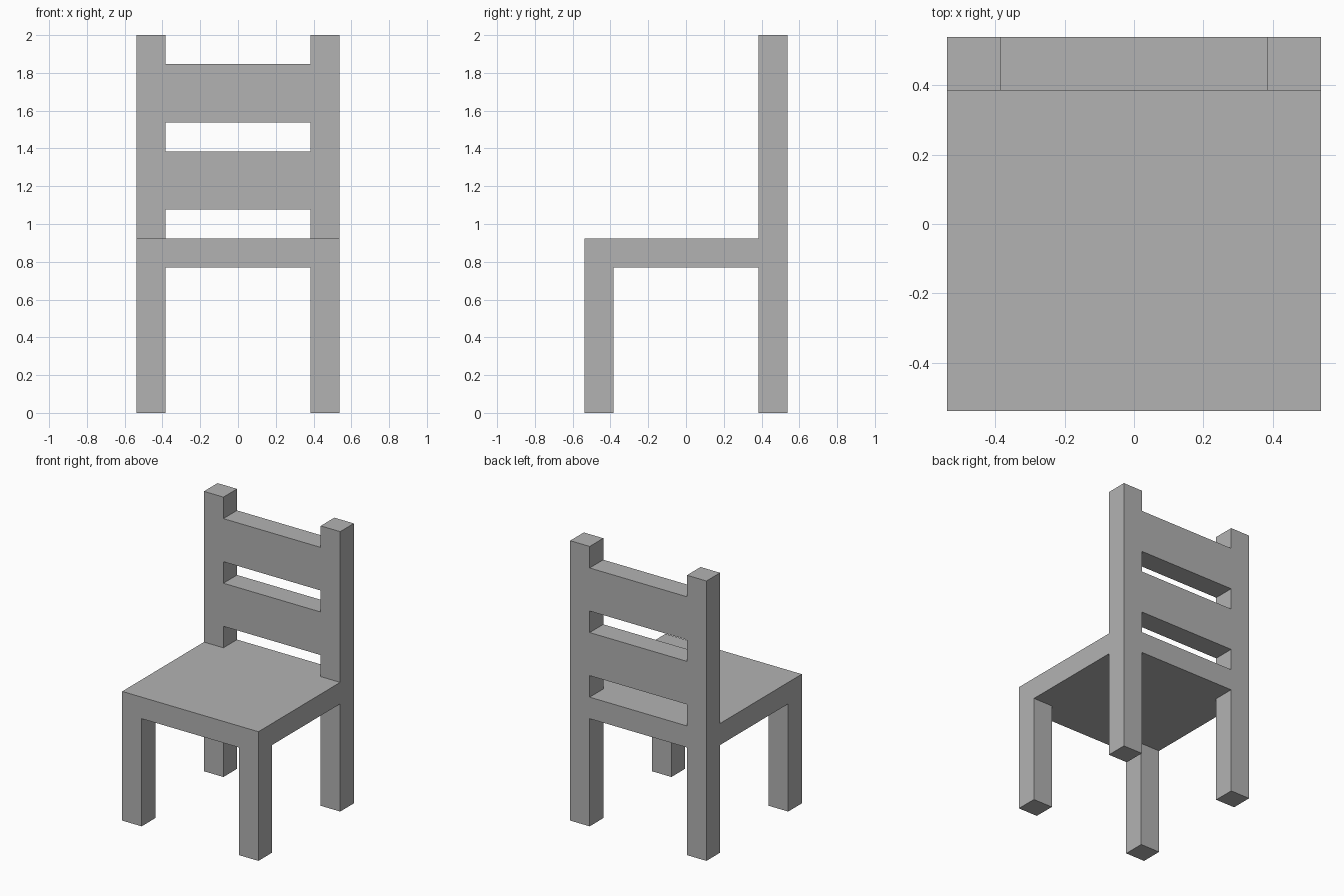
import bpy
import bmesh

if "Cube" in bpy.data.objects:
    bpy.data.objects.remove(bpy.data.objects["Cube"], do_unlink=True)

# The chair sits on a square module: one post is one module thick
U = 2 / 13
OUT, INN = 3.5, 2.5   # outer and inner edge of the posts, in modules
SEAT_LOW, SEAT_TOP, HEIGHT = 5, 6, 13

GREY = (0.448, 0.448, 0.448, 1)
grey = bpy.data.materials.new("plain_grey")
grey.diffuse_color = GREY
grey.use_nodes = True
grey.node_tree.nodes["Principled BSDF"].inputs["Base Color"].default_value = GREY


def prism(name, outline, low, high):
    """Extrude a plan outline (in modules) upward from low to high."""
    bm = bmesh.new()
    base = bm.faces.new([bm.verts.new((x * U, y * U, low * U)) for x, y in outline])
    top = bmesh.ops.extrude_face_region(bm, geom=[base], use_keep_orig=True)
    verts = [v for v in top["geom"] if isinstance(v, bmesh.types.BMVert)]
    bmesh.ops.translate(bm, verts=verts, vec=(0, 0, (high - low) * U))
    bmesh.ops.recalc_face_normals(bm, faces=bm.faces)
    mesh = bpy.data.meshes.new(name)
    bm.to_mesh(mesh)
    bm.free()
    mesh.materials.append(grey)
    obj = bpy.data.objects.new(name, mesh)
    bpy.context.collection.objects.link(obj)
    return obj


def rect(x0, x1, y0, y1):
    return [(x0, y0), (x1, y0), (x1, y1), (x0, y1)]


# Seat: full width in front, notched around the back posts
prism("seat", [(-OUT, -OUT), (OUT, -OUT), (OUT, INN), (INN, INN),
               (INN, OUT), (-INN, OUT), (-INN, INN), (-OUT, INN)],
      SEAT_LOW, SEAT_TOP)

# Front legs and full-height back posts
for side, x0, x1 in (("left", INN, OUT), ("right", -OUT, -INN)):
    prism("front_leg_" + side, rect(x0, x1, -OUT, -INN), 0, SEAT_LOW)
    prism("back_post_" + side, rect(x0, x1, INN, OUT), 0, HEIGHT)

# Backrest slats between the posts
for name, low in (("lower_slat", 7), ("upper_slat", 10)):
    prism(name, rect(-INN, INN, INN, OUT), low, low + 2)
